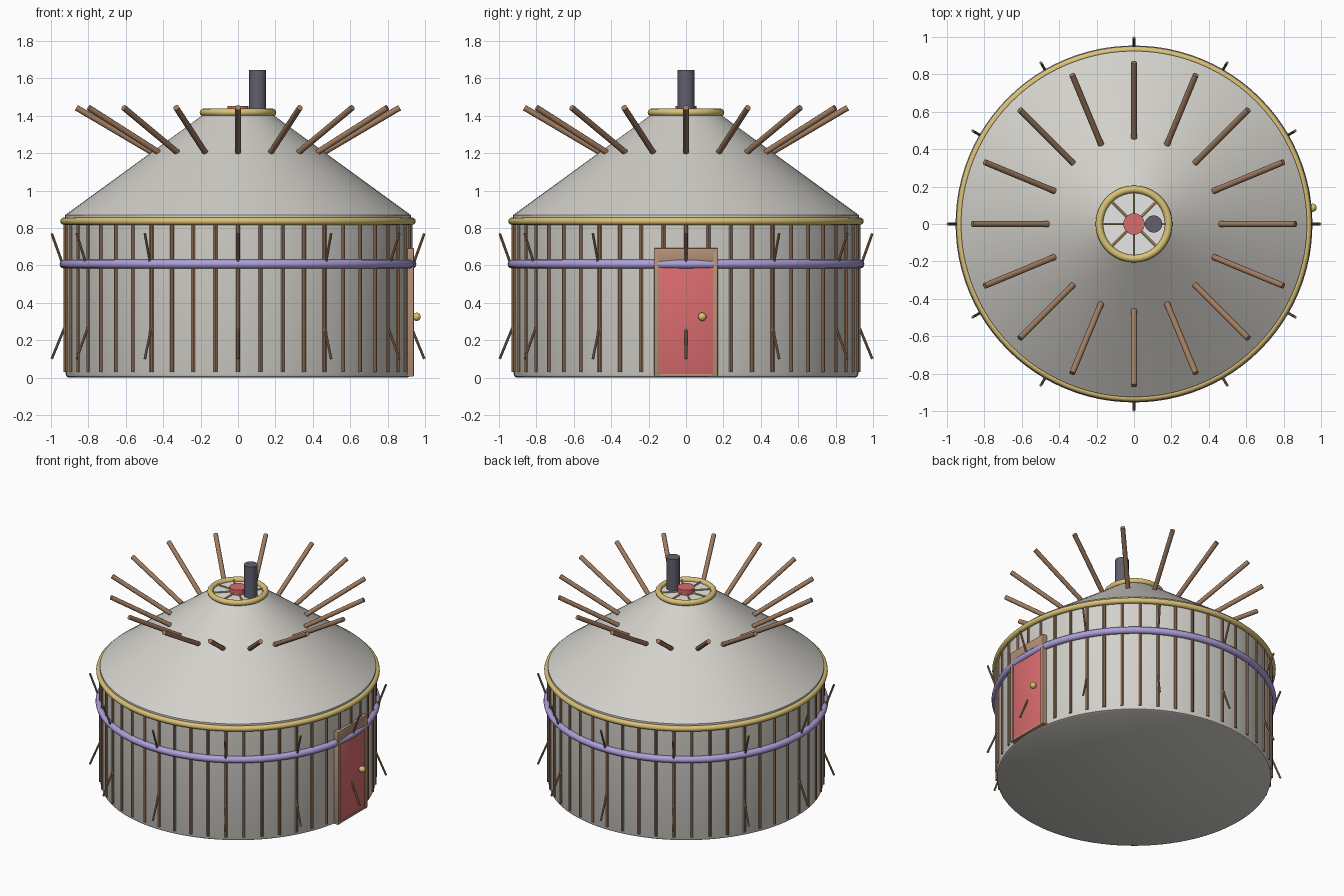
import bpy, bmesh, math
from math import sin, cos, tau
from mathutils import Vector, Matrix

cube = bpy.data.objects.get("Cube")
if cube:
    bpy.data.objects.remove(cube)


def material(name, rgb):
    m = bpy.data.materials.new(name)
    m.use_nodes = True
    colour = (*rgb, 1)
    m.diffuse_color = colour
    m.node_tree.nodes["Principled BSDF"].inputs["Base Color"].default_value = colour
    return m


FELT = material("felt grey", (0.65, 0.635, 0.59))
GOLD = material("gold", (0.70, 0.54, 0.18))
WOOD = material("dark wood", (0.35, 0.20, 0.115))
FRAME = material("light wood", (0.46, 0.285, 0.18))
RED = material("door red", (0.70, 0.15, 0.16))
PURPLE = material("rope purple", (0.41, 0.35, 0.70))
IRON = material("stove iron", (0.125, 0.115, 0.155))
PALE = material("crown white", (0.82, 0.82, 0.80))


def finish(name, bm, mat):
    bmesh.ops.recalc_face_normals(bm, faces=bm.faces)
    mesh = bpy.data.meshes.new(name)
    bm.to_mesh(mesh)
    bm.free()
    mesh.materials.append(mat)
    ob = bpy.data.objects.new(name, mesh)
    bpy.context.collection.objects.link(ob)
    bpy.ops.object.select_all(action="DESELECT")
    ob.select_set(True)
    bpy.context.view_layer.objects.active = ob
    bpy.ops.object.shade_smooth_by_angle(angle=math.radians(35))


def lathe(name, profile, mat, steps=96, closed=False):
    """Spin a radius/height profile around the z axis."""
    bm = bmesh.new()
    verts = [bm.verts.new((r, 0, z)) for r, z in profile]
    pairs = list(zip(verts, verts[1:]))
    if closed:
        pairs.append((verts[-1], verts[0]))
    edges = [bm.edges.new(p) for p in pairs]
    bmesh.ops.spin(bm, geom=verts + edges, cent=(0, 0, 0), axis=(0, 0, 1),
                   angle=tau, steps=steps)
    bmesh.ops.remove_doubles(bm, verts=bm.verts, dist=0.0001)
    finish(name, bm, mat)


def hoop(name, radius, z, thick, mat):
    circle = [(radius + thick * cos(tau * i / 12), z + thick * sin(tau * i / 12))
              for i in range(12)]
    lathe(name, circle, mat, closed=True)


def add_rod(bm, a, b, radius, sides):
    a, b = Vector(a), Vector(b)
    turn = (b - a).to_track_quat("Z", "Y").to_matrix().to_4x4()
    bmesh.ops.create_cone(bm, cap_ends=True, segments=sides, radius1=radius,
                          radius2=radius, depth=(b - a).length,
                          matrix=Matrix.Translation((a + b) / 2) @ turn)


def radial_rods(name, count, inner, outer, radius, mat, sides=8):
    """Repeat a rod, given as two radius/height points, around the z axis."""
    bm = bmesh.new()
    for i in range(count):
        c, s = cos(tau * i / count), sin(tau * i / count)
        ends = [(r * c, r * s, z) for r, z in (inner, outer)]
        add_rod(bm, *ends, radius, sides)
    finish(name, bm, mat)


def post(name, x, y, z0, z1, radius, mat):
    bm = bmesh.new()
    add_rod(bm, (x, y, z0), (x, y, z1), radius, 32)
    finish(name, bm, mat)


def box(name, lo, hi, mat, bevel=0.004):
    lo, hi = Vector(lo), Vector(hi)
    bm = bmesh.new()
    bmesh.ops.create_cube(bm, size=1, matrix=Matrix.Translation((lo + hi) / 2)
                          @ Matrix.Diagonal((*(hi - lo), 1)))
    bmesh.ops.bevel(bm, geom=bm.edges[:], offset=bevel, segments=2,
                    affect="EDGES", profile=0.5)
    finish(name, bm, mat)


# Felt wall and roof, with the pale disc closing the crown
lathe("wall", [(0, 0), (0.905, 0), (0.917, 0.006), (0.922, 0.02),
               (0.922, 0.85), (0, 0.85)], FELT)
lathe("roof", [(0, 0.852), (0.925, 0.852), (0.925, 0.868),
               (0.18, 1.41), (0, 1.41)], FELT)
post("crown_cover", 0, 0, 1.406, 1.414, 0.178, PALE)

# Hoops around the eave, wall and crown
hoop("eave_hoop", 0.93, 0.836, 0.02, GOLD)
hoop("wall_rope", 0.93, 0.607, 0.024, PURPLE)
hoop("crown_ring", 0.185, 1.418, 0.02, GOLD)

# Lattice slats, pegs and roof poles
radial_rods("wall_slats", 48, (0.922, 0.03), (0.922, 0.83), 0.011, WOOD)
radial_rods("upper_pegs", 12, (0.935, 0.60), (0.996, 0.77), 0.007, WOOD)
radial_rods("lower_pegs", 12, (0.916, 0.295), (0.996, 0.10), 0.007, WOOD)
radial_rods("roof_poles", 16, (0.46, 1.205), (0.864, 1.443), 0.016, WOOD, 12)

# Crown spokes, hub and stove pipe
radial_rods("crown_spokes", 8, (0.0, 1.422), (0.185, 1.422), 0.006, GOLD)
post("crown_hub", 0, 0, 1.405, 1.452, 0.057, RED)
post("stove_pipe", 0.105, 0, 1.25, 1.645, 0.046, IRON)

# Door with frame, lintel and knob
box("door_panel", (0.88, -0.15, 0.015), (0.934, 0.15, 0.63), RED)
for side, y in (("right", -0.157), ("left", 0.157)):
    box("door_jamb_" + side, (0.88, y - 0.013, 0.005), (0.94, y + 0.013, 0.68), FRAME)
box("door_sill", (0.88, -0.17, 0.005), (0.938, 0.17, 0.02), FRAME)
box("door_lintel", (0.88, -0.172, 0.61), (0.94, 0.172, 0.692), FRAME)
knob = bmesh.new()
bmesh.ops.create_uvsphere(knob, u_segments=20, v_segments=12, radius=0.022,
                          matrix=Matrix.Translation((0.955, 0.087, 0.325)))
finish("door_knob", knob, GOLD)
